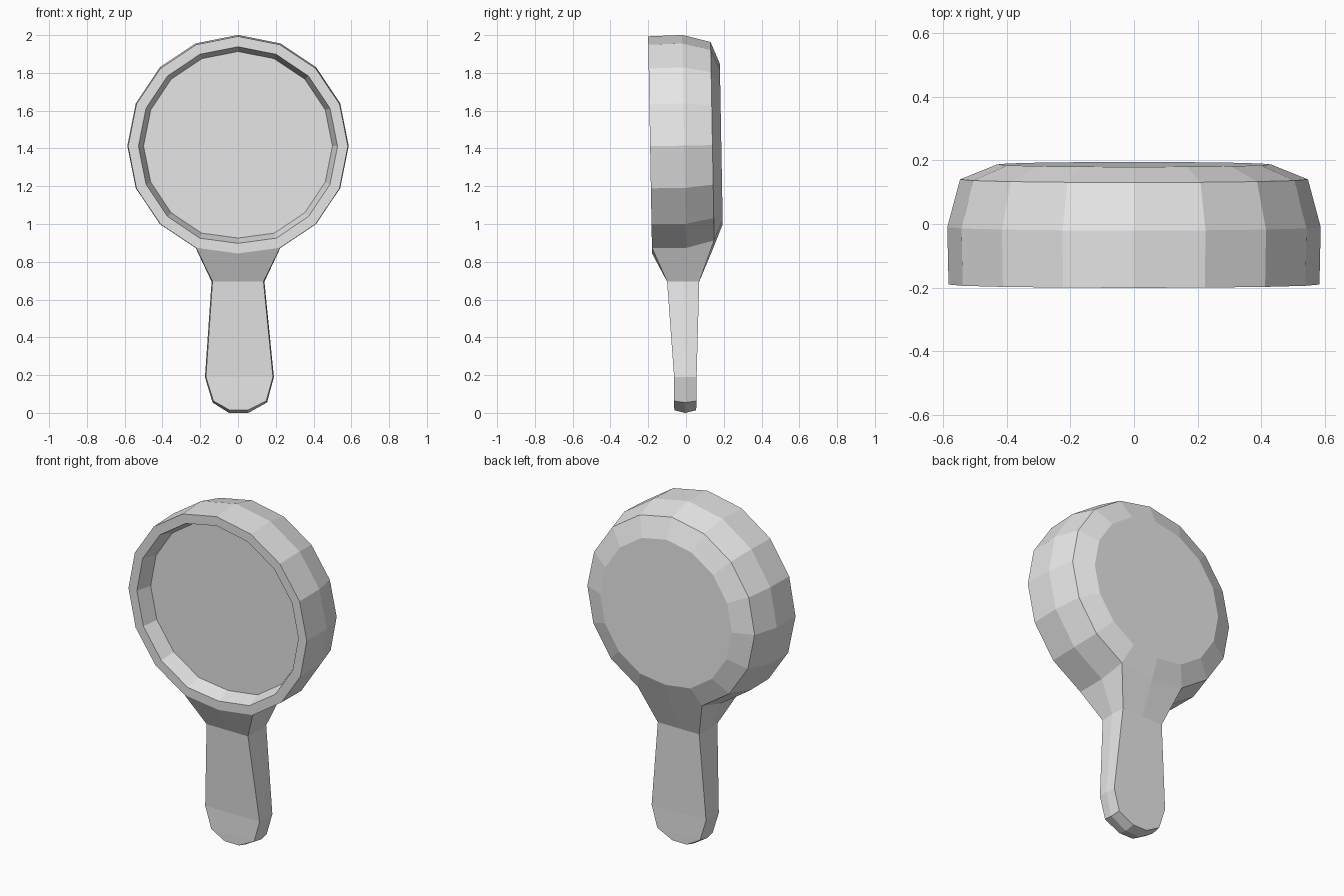
import bpy, bmesh
from math import sin, cos, pi
from mathutils import Matrix, Vector

cube = bpy.data.objects.get("Cube")
if cube:
    bpy.data.objects.remove(cube, do_unlink=True)

SIDES = 16
CENTRE = Vector((0, 0, 1.415))
TILT = Matrix.Rotation(0.018, 3, 'X')

grey = bpy.data.materials.new("light grey")
grey.use_nodes = True
grey.diffuse_color = (0.8, 0.8, 0.8, 1)
grey.node_tree.nodes["Principled BSDF"].inputs["Base Color"].default_value = grey.diffuse_color


def finish(bm, name):
    mesh = bpy.data.meshes.new(name)
    bm.to_mesh(mesh)
    bm.free()
    mesh.materials.append(grey)
    obj = bpy.data.objects.new(name, mesh)
    bpy.context.collection.objects.link(obj)
    return obj


def ring(bm, depth, radius):
    """Tilted polygon ring, slightly flattened where the handle joins."""
    verts = []
    for k in range(SIDES):
        a = 2 * pi * k / SIDES
        r = radius * (0.975 if k == 12 else 1)
        verts.append(bm.verts.new(CENTRE + TILT @ Vector((r * cos(a), depth, r * sin(a)))))
    return verts


def bridge(bm, a, b, skip=()):
    for i in range(len(a)):
        j = (i + 1) % len(a)
        if i not in skip:
            bm.faces.new((a[i], a[j], b[j], b[i]))


# Head: recess wall, flat rim, outer wall and chamfered back
bm = bmesh.new()
profile = [(-0.10, 0.50), (-0.19, 0.527), (-0.19, 0.582),
           (-0.01, 0.586), (0.14, 0.546), (0.187, 0.43)]
rings = [ring(bm, d, r) for d, r in profile]
for n in range(len(rings) - 1):
    # leave an opening under the outer wall for the neck
    bridge(bm, rings[n], rings[n + 1], skip=(11, 12) if n in (2, 3) else ())
bm.faces.new(rings[-1])

# Neck and handle: sections lofted down from the opening
front, middle, back = rings[2:5]
section = [front[11], front[12], front[13], middle[13],
           back[13], back[12], back[11], middle[11]]
rows = [  # z, left x, right x, front y, back y, lift of the outer edges
    (0.695, -0.14, 0.14, -0.10, 0.07, 0),
    (0.19, -0.175, 0.19, -0.063, 0.056, 0),
    (0.055, -0.135, 0.154, -0.063, 0.055, 0.008),
    (0.0, -0.048, 0.055, -0.062, 0.054, 0.014),
]
for z, x0, x1, yf, yb, lift in rows:
    mx, my, e = (x0 + x1) / 2, (yf + yb) / 2, 0.005
    points = [(x0 + e, yf, z + lift), (mx, yf, z + lift), (x1 - e, yf, z + lift), (x1, my, z),
              (x1 - e, yb, z + lift), (mx, yb, z + lift), (x0 + e, yb, z + lift), (x0, my, z)]
    lower = [bm.verts.new(p) for p in points]
    bridge(bm, section, lower)
    section = lower
s = section
bm.faces.new((s[0], s[1], s[2], s[3], s[7]))
bm.faces.new((s[3], s[4], s[5], s[6], s[7]))

# The recess floor closes the shell while normals are made consistent
floor = bm.faces.new(rings[0])
bmesh.ops.recalc_face_normals(bm, faces=bm.faces)
bmesh.ops.delete(bm, geom=[floor], context='FACES_ONLY')
finish(bm, "frame_and_handle")

# Flat disc set in the recess
bm = bmesh.new()
disc = bm.faces.new(ring(bm, *profile[0]))
disc.normal_update()
if disc.normal.y > 0:
    disc.normal_flip()
finish(bm, "mirror_glass")
